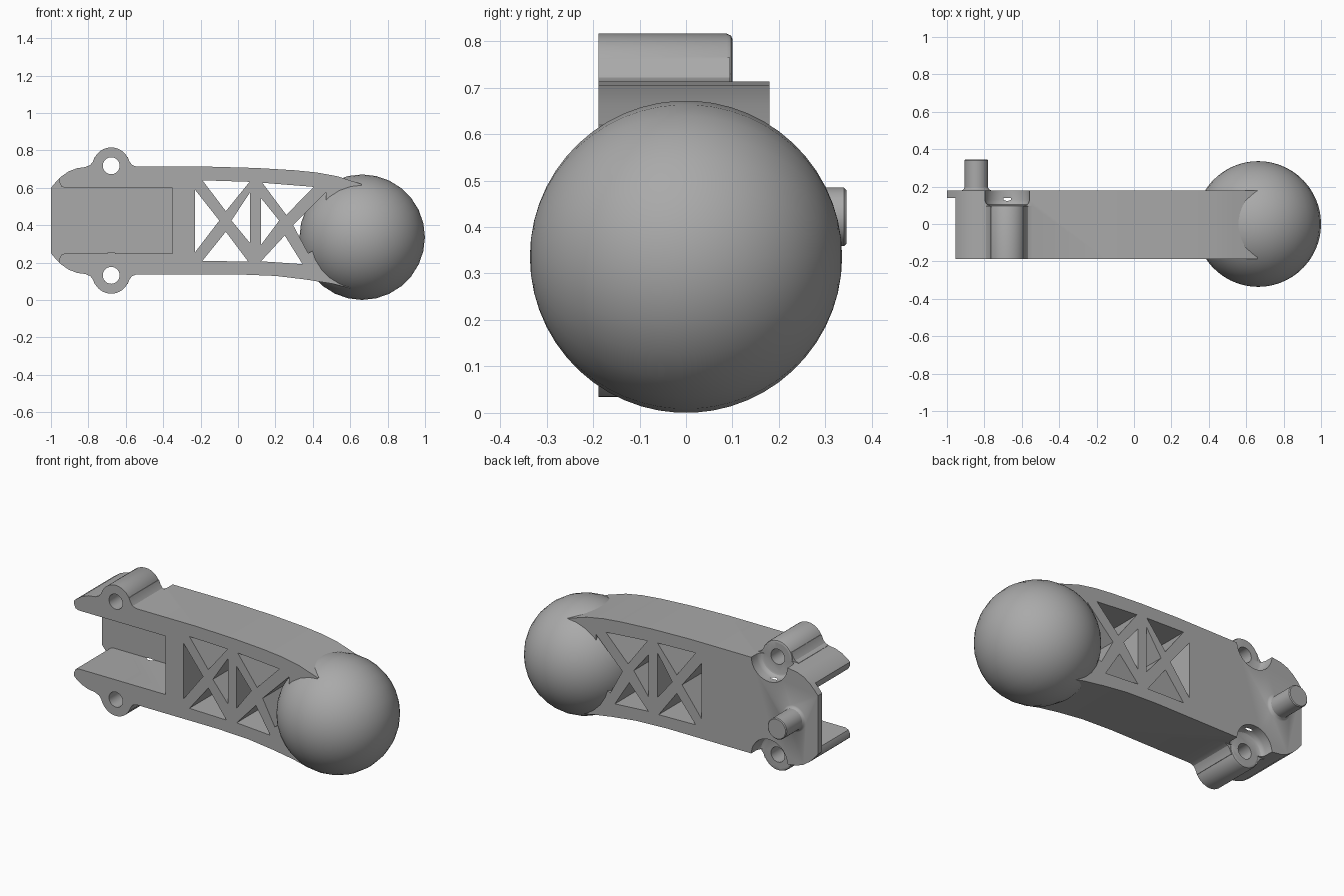
import bpy, bmesh, math

cube = bpy.data.objects.get("Cube")
if cube:
    bpy.data.objects.remove(cube, do_unlink=True)

grey = bpy.data.materials.new("plain grey")
grey.use_nodes = True
grey.diffuse_color = (0.4, 0.4, 0.4, 1)
grey.node_tree.nodes["Principled BSDF"].inputs["Base Color"].default_value = (0.4, 0.4, 0.4, 1)

FRONT, BACK, MID = -0.188, 0.18, 0.425


def loft(name, rings):
    """Closed solid through rings of equal length."""
    bm = bmesh.new()
    loops = [[bm.verts.new(p) for p in ring] for ring in rings]
    bm.faces.new(loops[0])
    bm.faces.new(loops[-1])
    for a, b in zip(loops, loops[1:]):
        for i in range(len(a)):
            j = (i + 1) % len(a)
            bm.faces.new((a[i], a[j], b[j], b[i]))
    bmesh.ops.recalc_face_normals(bm, faces=bm.faces)
    mesh = bpy.data.meshes.new(name)
    bm.to_mesh(mesh)
    bm.free()
    mesh.materials.append(grey)
    obj = bpy.data.objects.new(name, mesh)
    bpy.context.collection.objects.link(obj)
    return obj


def prism(name, outline, y0, y1):
    return loft(name, [[(x, y, z) for x, z in outline] for y in (y0, y1)])


def turned(name, x, z, steps, n=40):
    """Round part about a y axis, from (y, radius) steps."""
    turn = [2 * math.pi * i / n for i in range(n)]
    return loft(name, [[(x + r * math.cos(a), y, z + r * math.sin(a)) for a in turn]
                       for y, r in steps])


def combine(target, other, operation):
    mod = target.modifiers.new("combine", "BOOLEAN")
    mod.operation, mod.solver, mod.object = operation, "EXACT", other
    bpy.context.view_layer.objects.active = target
    bpy.ops.object.modifier_apply(modifier=mod.name)
    bpy.data.objects.remove(other, do_unlink=True)


def flip(points):
    return [(x, 2 * MID - z) for x, z in points]


def smooth(obj, degrees):
    bpy.ops.object.select_all(action="DESELECT")
    obj.select_set(True)
    bpy.context.view_layer.objects.active = obj
    bpy.ops.object.shade_smooth_by_angle(angle=math.radians(degrees))


# Arm: rounded tail, straight middle, drooping top edge
tail = [(-1, 0.6), (-0.975, 0.63), (-0.945, 0.66), (-0.905, 0.688), (-0.86, 0.705), (-0.8, 0.713)]
top = [(-0.15, 0.713), (0.1, 0.706), (0.3, 0.694), (0.42, 0.682), (0.53, 0.662), (0.66, 0.62)]
bottom = [(0.6, 0.064), (0.5, 0.088), (0.36, 0.11), (0.2, 0.129), (0, 0.137)]
arm = prism("arm", tail + top + bottom + flip(tail)[::-1], FRONT, BACK)

# Open channel at the tail, leaving a thin back plate
lip = [(-0.35, 0.6), (-0.925, 0.6), (-0.945, 0.608), (-0.955, 0.63), (-0.955, 0.8), (-1.1, 0.8)]
combine(arm, prism("channel_cutter", lip + flip(lip)[::-1], -0.3, 0.14), "DIFFERENCE")

# Screw bosses with flared feet, coved recesses behind and through holes
BOSS_X = -0.678
flare = [(-0.135, 0.69), (-0.135, 0.713), (-0.112, 0.722), (-0.098, 0.74), (-0.088, 0.765)]
foot = [(BOSS_X + x, z) for x, z in flare] + [(BOSS_X - x, z) for x, z in flare[::-1]]
for side in (1, -1):
    z = MID + side * 0.293
    outline = foot if side > 0 else flip(foot)
    combine(arm, prism("boss_foot", outline, FRONT, 0.095), "UNION")
    boss = turned("boss", BOSS_X, z, [(FRONT, 0.098), (0.088, 0.098), (0.097, 0.094), (0.1, 0.086)])
    combine(arm, boss, "UNION")
    cove = [(0.1, 0.098), (0.104, 0.108), (0.115, 0.116), (0.13, 0.12), (0.3, 0.12)]
    combine(arm, turned("recess_cutter", BOSS_X, z, cove), "DIFFERENCE")
    combine(arm, turned("hole_cutter", BOSS_X, z, [(-0.3, 0.045), (0.3, 0.045)]), "DIFFERENCE")

# Triangular truss windows
windows = [
    [(-0.19, 0.64), (0.062, 0.632), (-0.065, 0.475)],
    [(-0.23, 0.59), (-0.23, 0.255), (-0.1, 0.425)],
    [(0.064, 0.575), (0.064, 0.305), (-0.035, 0.425)],
    [(-0.19, 0.21), (0.055, 0.205), (-0.065, 0.365)],
    [(0.13, 0.627), (0.405, 0.605), (0.258, 0.455)],
    [(0.123, 0.545), (0.123, 0.295), (0.22, 0.425)],
    [(0.123, 0.207), (0.345, 0.192), (0.25, 0.345)],
    [(0.47, 0.575), (0.295, 0.4), (0.375, 0.25), (0.47, 0.3)],
]
for outline in windows:
    combine(arm, prism("window_cutter", outline, -0.3, 0.3), "DIFFERENCE")

# Locating pin on the back plate
pin_steps = [(0.15, 0.085), (0.18, 0.078), (0.185, 0.069), (0.195, 0.063), (0.34, 0.063), (0.345, 0.058)]
combine(arm, turned("pin", -0.843, 0.422, pin_steps), "UNION")
smooth(arm, 30)

# Ball end
bpy.ops.mesh.primitive_uv_sphere_add(segments=28, ring_count=27, radius=0.336,
                                     location=(0.664, 0, 0.336), rotation=(math.pi / 2, 0, 0))
ball = bpy.context.object
ball.name = "ball_end"
ball.data.materials.append(grey)
smooth(ball, 40)
